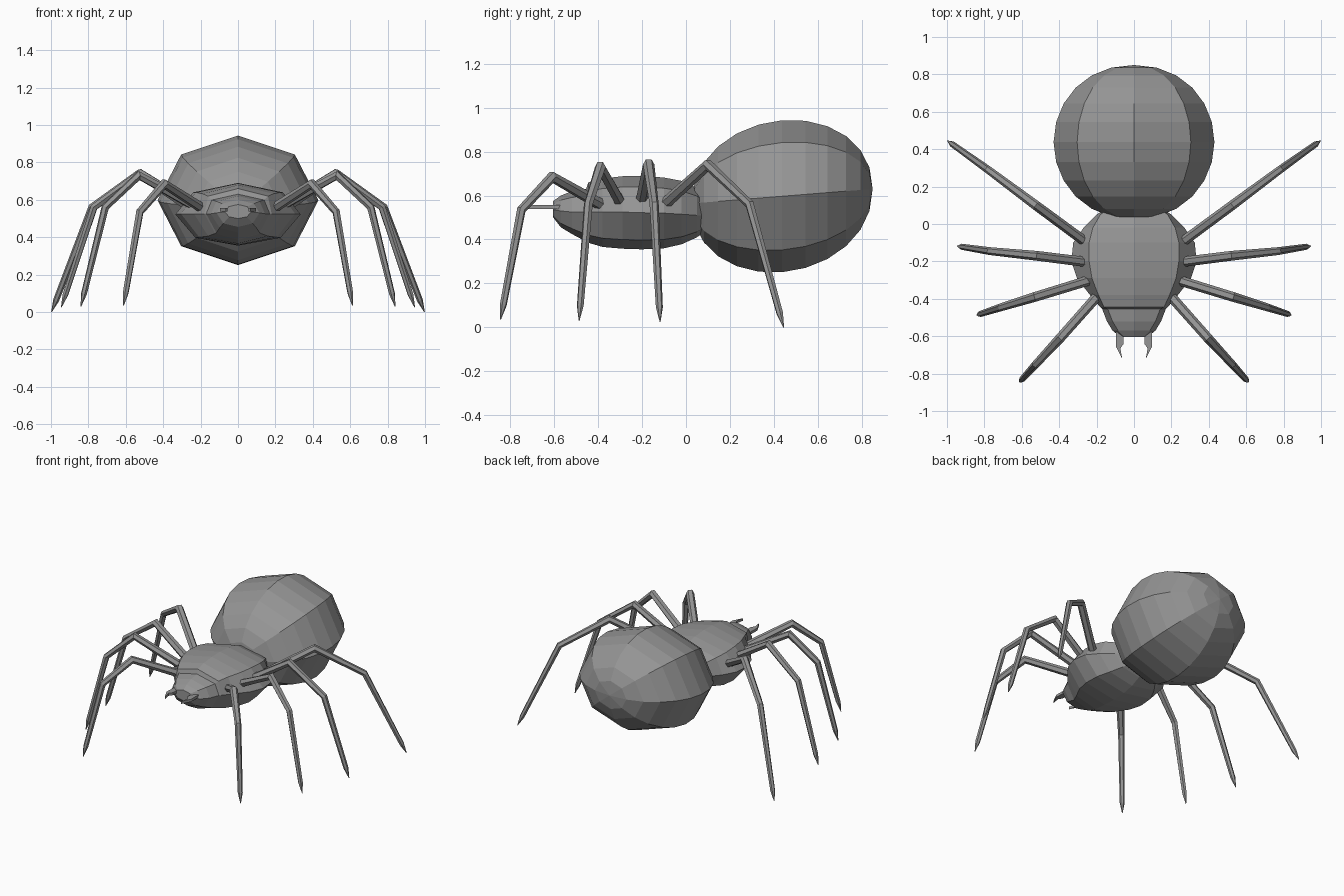
import bpy, bmesh, math
from mathutils import Vector

if "Cube" in bpy.data.objects:
    bpy.data.objects.remove(bpy.data.objects["Cube"])

grey = bpy.data.materials.new("body grey")
grey.diffuse_color = (0.3, 0.3, 0.3, 1)
grey.use_nodes = True
grey.node_tree.nodes["Principled BSDF"].inputs["Base Color"].default_value = grey.diffuse_color


def loft(bm, rings):
    """Skin a list of equal-length point rings and close both ends."""
    loops = [[bm.verts.new(p) for p in ring] for ring in rings]
    n = len(loops[0])
    for a, b in zip(loops, loops[1:]):
        for i in range(n):
            j = (i + 1) % n
            bm.faces.new((a[i], a[j], b[j], b[i]))
    bm.faces.new(loops[0])
    bm.faces.new(loops[-1])


def finish(bm, name):
    bmesh.ops.remove_doubles(bm, verts=bm.verts, dist=0.0005)
    bmesh.ops.recalc_face_normals(bm, faces=bm.faces)
    me = bpy.data.meshes.new(name)
    bm.to_mesh(me)
    bm.free()
    me.materials.append(grey)
    ob = bpy.data.objects.new(name, me)
    bpy.context.collection.objects.link(ob)
    return ob


def mirror_x(ob):
    ob.modifiers.new("mirror", 'MIRROR').use_mirror_merge = False


# Abdomen: eight-sided ellipsoid lying along y, tilted slightly up at the back
bm = bmesh.new()
rings = []
for k in range(13):
    t = math.pi * k / 12
    r = max(math.sin(t), 0.0) ** 0.93
    y = -0.412 * math.cos(t)
    rings.append([(0.43 * r * math.sin(i * math.pi / 4), 0.438 + y,
                   0.597 + 0.08 * y + 0.346 * r * math.cos(i * math.pi / 4))
                  for i in range(8)])
loft(bm, rings)
finish(bm, "abdomen")

# Thorax and head: y, half width, shoulder half width, top z, rim z, bottom z
sections = [
    (-0.605, 0.07, 0.05, 0.575, 0.535, 0.50),
    (-0.57, 0.115, 0.085, 0.60, 0.53, 0.455),
    (-0.52, 0.145, 0.115, 0.62, 0.525, 0.425),
    (-0.455, 0.17, 0.14, 0.63, 0.525, 0.39),
    (-0.445, 0.18, 0.16, 0.66, 0.525, 0.385),
    (-0.38, 0.235, 0.19, 0.678, 0.525, 0.366),
    (-0.29, 0.305, 0.225, 0.688, 0.525, 0.358),
    (-0.20, 0.335, 0.24, 0.69, 0.522, 0.355),
    (-0.10, 0.325, 0.24, 0.682, 0.52, 0.36),
    (-0.02, 0.27, 0.22, 0.667, 0.515, 0.378),
    (0.05, 0.20, 0.18, 0.635, 0.51, 0.41),
    (0.12, 0.10, 0.09, 0.58, 0.51, 0.46),
]
bm = bmesh.new()
rings = []
for y, w, s, top, rim, bot in sections:
    zs = rim + 0.7 * (top - rim)
    zb = rim - 0.75 * (rim - bot)
    half = [(0, top), (s, zs), (w, rim), (0.68 * w, zb), (0, bot)]
    ring = half + [(-x, z) for x, z in half[3:0:-1]]
    rings.append([(x, y, z) for x, z in ring])
loft(bm, rings)
finish(bm, "thorax_and_head")

# Fangs: flat curved hooks in front of the head
bm = bmesh.new()
outline = [(0.055, -0.57), (0.095, -0.57), (0.097, -0.655),
           (0.063, -0.72), (0.073, -0.665), (0.055, -0.64)]
loft(bm, [[(x, y, z) for x, y in outline] for z in (0.538, 0.556)])
mirror_x(finish(bm, "fangs"))


def leg(name, pts):
    """Six-sided jointed tube ending in a short claw."""
    pts = [Vector(p) for p in pts]
    claw = pts[-1] + (pts[-2] - pts[-1]).normalized() * 0.07
    pts.insert(-1, claw)
    radii = [0.027, 0.026, 0.021, 0.016, 0.002]
    flat = Vector((pts[-1].x - pts[0].x, pts[-1].y - pts[0].y, 0)).normalized()
    side = Vector((-flat.y, flat.x, 0))
    rings = []
    for i, p in enumerate(pts):
        d0 = (p - pts[max(i - 1, 0)]).normalized()
        d1 = (pts[min(i + 1, len(pts) - 1)] - p).normalized()
        up = (d0 + d1).normalized().cross(side).normalized()
        rings.append([p + radii[i] * (side * math.cos(a) + up * math.sin(a))
                      for a in [j * math.pi / 3 for j in range(6)]])
    bm = bmesh.new()
    loft(bm, rings)
    mirror_x(finish(bm, name))


# Legs: root, upper joint, knee, tip (mirrored to the other side)
leg("front_legs", [(0.20, -0.39, 0.56), (0.395, -0.61, 0.685),
                   (0.525, -0.75, 0.535), (0.612, -0.845, 0.035)])
leg("second_legs", [(0.22, -0.295, 0.56), (0.53, -0.39, 0.73),
                    (0.71, -0.445, 0.56), (0.84, -0.487, 0.03)])
leg("third_legs", [(0.24, -0.205, 0.565), (0.52, -0.17, 0.742),
                   (0.77, -0.145, 0.56), (0.945, -0.118, 0.025)])
leg("back_legs", [(0.24, -0.11, 0.55), (0.525, 0.10, 0.74),
                  (0.78, 0.29, 0.56), (0.997, 0.445, 0.0)])
